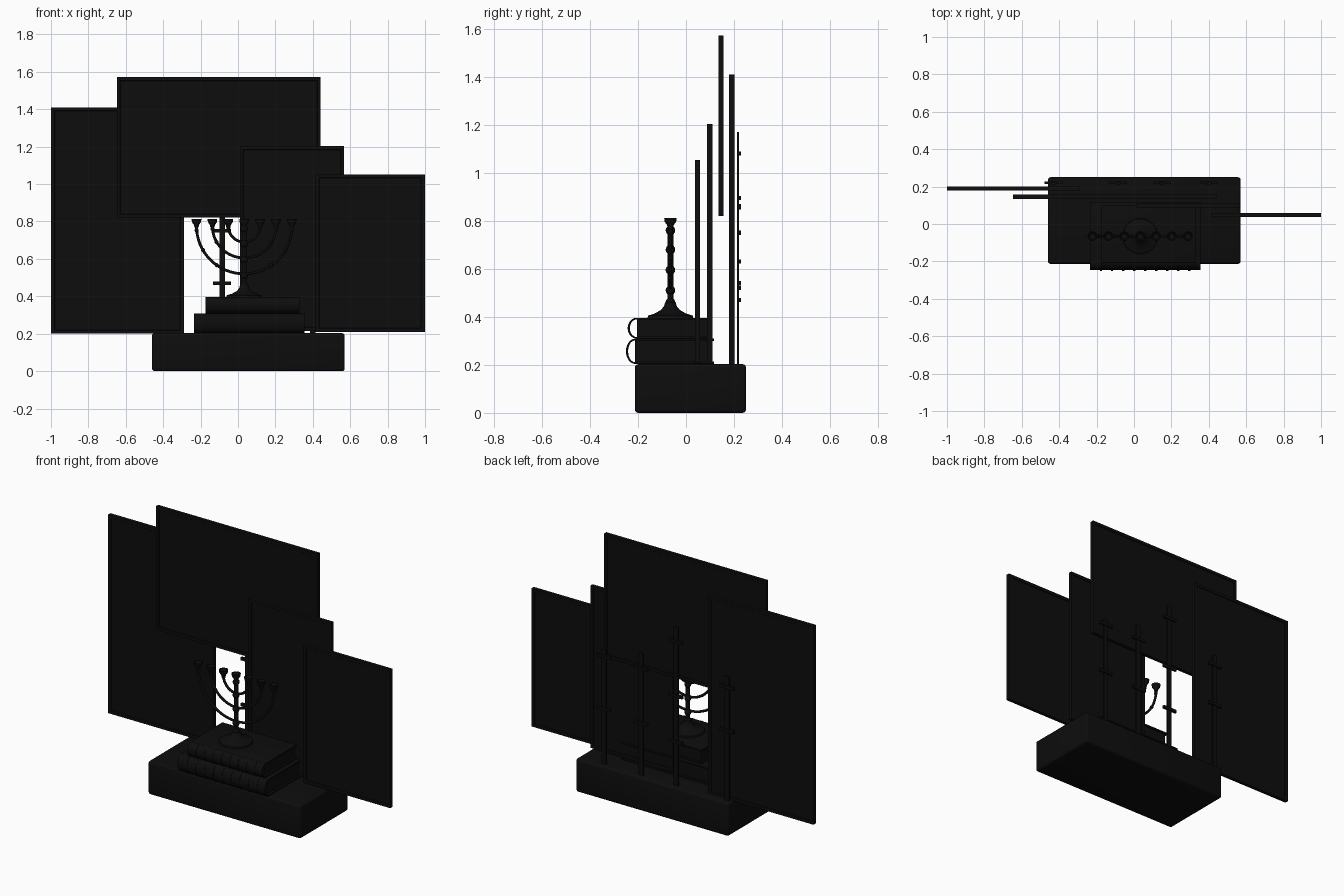
import bpy, bmesh, math
from mathutils import Vector

if "Cube" in bpy.data.objects:
    bpy.data.objects.remove(bpy.data.objects["Cube"])

black = bpy.data.materials.new("matte black")
black.use_nodes = True
BLACK = (0.004, 0.004, 0.004, 1)
black.diffuse_color = BLACK
black.node_tree.nodes["Principled BSDF"].inputs["Base Color"].default_value = BLACK


def finish(name, bm, smooth=False):
    bmesh.ops.recalc_face_normals(bm, faces=bm.faces)
    mesh = bpy.data.meshes.new(name)
    bm.to_mesh(mesh)
    bm.free()
    mesh.materials.append(black)
    obj = bpy.data.objects.new(name, mesh)
    bpy.context.collection.objects.link(obj)
    if smooth:
        bpy.ops.object.select_all(action="DESELECT")
        obj.select_set(True)
        bpy.context.view_layer.objects.active = obj
        bpy.ops.object.shade_smooth_by_angle(angle=math.radians(40))
    return obj


def box_mesh(lo, hi):
    bm = bmesh.new()
    bmesh.ops.create_cube(bm, size=1)
    lo, hi = Vector(lo), Vector(hi)
    for v in bm.verts:
        v.co = (lo + hi) / 2 + v.co * (hi - lo)
    return bm


def box(name, lo, hi, bevel=0.0):
    bm = box_mesh(lo, hi)
    if bevel:
        bmesh.ops.bevel(bm, geom=bm.edges[:], offset=bevel, segments=3,
                        profile=0.5, affect="EDGES")
    return finish(name, bm, bevel > 0)


def panel(name, x0, x1, z0, z1, y, t=0.022):
    # Framed board with a shallow recess on both sides
    bm = box_mesh((x0, y - t / 2, z0), (x1, y + t / 2, z1))
    bm.normal_update()
    sides = [f for f in bm.faces if abs(f.normal.y) > 0.9]
    bmesh.ops.inset_individual(bm, faces=sides, thickness=0.025)
    bmesh.ops.inset_individual(bm, faces=sides, thickness=0.004, depth=-0.004)
    finish(name, bm)


def lathe(name, profile, x, y, steps=24):
    bm = bmesh.new()
    verts = [bm.verts.new((x + r, y, z)) for r, z in profile]
    edges = [bm.edges.new(pair) for pair in zip(verts, verts[1:])]
    bmesh.ops.spin(bm, geom=verts + edges, cent=(x, y, 0), axis=(0, 0, 1),
                   angle=math.tau, steps=steps)
    bmesh.ops.remove_doubles(bm, verts=bm.verts[:], dist=1e-5)
    finish(name, bm, True)


def bead(name, loc, r):
    bm = bmesh.new()
    bmesh.ops.create_uvsphere(bm, u_segments=12, v_segments=8, radius=r)
    bmesh.ops.translate(bm, verts=bm.verts[:], vec=loc)
    finish(name, bm, True)


def arc_band(name, x0, x1, y, zc, ry, rz, t, n=14):
    # Hollow half-round strip, used for book spines and their ribs
    bm = bmesh.new()
    ring = []
    for k, order in ((0, range(n + 1)), (t, range(n, -1, -1))):
        for i in order:
            a = math.pi * (i / n - 0.5)
            ring.append(bm.verts.new((x0, y - (ry - k) * math.cos(a),
                                      zc + (rz - k) * math.sin(a))))
    m = len(ring)
    far = [bm.verts.new((x1, v.co.y, v.co.z)) for v in ring]
    for i in range(m):
        j = (i + 1) % m
        bm.faces.new((ring[i], ring[j], far[j], far[i]))
    for i in range(n):
        for row in (ring, far):
            bm.faces.new((row[i], row[i + 1], row[m - 2 - i], row[m - 1 - i]))
    finish(name, bm, True)


def book(name, x0, x1, y0, y1, z0, z1, depth, ribs):
    c = 0.01
    box(name + "_bottom_cover", (x0, y0, z0), (x1, y1, z0 + c), 0.002)
    box(name + "_top_cover", (x0, y0, z1 - c), (x1, y1, z1), 0.002)
    box(name + "_pages", (x0 + 0.012, y0, z0 + c), (x1 - 0.012, y1 - 0.012, z1 - c))
    zc, h = (z0 + z1) / 2, (z1 - z0) / 2
    arc_band(name + "_spine", x0, x1, y0, zc, depth - 0.003, h - 0.001, 0.006)
    for i in range(ribs):
        x = x0 + (x1 - x0) * (i + 1) / (ribs + 1)
        arc_band(name + "_rib", x - 0.006, x + 0.006, y0, zc, depth, h, 0.007)


# Pedestal
box("pedestal", (-0.46, -0.213, 0), (0.57, 0.25, 0.203), 0.014)

# Stacked books
book("lower_book", -0.235, 0.355, -0.212, 0.117, 0.204, 0.309, 0.038, 9)
book("upper_book", -0.175, 0.33, -0.205, 0.1, 0.309, 0.396, 0.038, 8)

# Display panels
panel("tall_right_panel", -1.0, -0.29, 0.2, 1.41, 0.19)
panel("top_panel", -0.648, 0.442, 0.82, 1.572, 0.146)
panel("middle_panel", 0.01, 0.568, 0.215, 1.203, 0.099)
panel("left_panel", 0.415, 1.0, 0.21, 1.052, 0.048)

# Rear posts with their brackets
posts = [(-0.43, 0.96, (0.63, 0.895)), (-0.085, 1.17, (0.47, 0.75, 1.08)),
         (0.15, 0.95, (0.52, 0.855)), (0.4, 0.9, (0.54, 0.86))]
for x, top, heights in posts:
    box("post", (x - 0.015, 0.212, 0.2), (x + 0.015, 0.221, top))
    for z in heights:
        box("bracket", (x - 0.048, 0.214, z - 0.009), (x + 0.048, 0.228, z + 0.009))

# Candelabrum foot, stem and cups
CX, CY, RIM, STEP = 0.033, -0.065, 0.775, 0.085
lathe("foot", [(0, 0.396), (0.095, 0.396), (0.093, 0.405), (0.065, 0.414),
               (0.04, 0.428), (0.026, 0.445), (0.022, 0.46), (0, 0.47)], CX, CY, 32)
lathe("stem", [(0, 0.45), (0.012, 0.45), (0.012, RIM), (0, RIM)], CX, CY, 16)
for z in (0.46, 0.51, 0.595, 0.68, 0.76):
    bead("stem_bead", (CX, CY, z), 0.02)
for i in range(-3, 4):
    lathe("cup", [(0, 0.768), (0.011, 0.768), (0.014, 0.782), (0.024, 0.796),
                  (0.026, 0.812), (0.021, 0.812), (0.015, 0.798), (0, 0.794)],
          CX + i * STEP, CY)

# Concentric half-round branches
for i in (1, 2, 3):
    r = i * STEP
    curve = bpy.data.curves.new("branch", "CURVE")
    curve.dimensions = "3D"
    curve.bevel_depth = 0.0075
    curve.bevel_resolution = 2
    spline = curve.splines.new("POLY")
    n = 32
    spline.points.add(n)
    for k, p in enumerate(spline.points):
        a = math.pi * k / n
        p.co = (CX - r * math.cos(a), CY, RIM - r * math.sin(a), 1)
    curve.materials.append(black)
    bpy.context.collection.objects.link(bpy.data.objects.new("branch", curve))
    for side in (-1, 1):
        for deg in (5, 30, 55)[:i]:
            a = math.radians(deg)
            bead("branch_bead", (CX + side * r * math.cos(a), CY,
                                 RIM - r * math.sin(a)), 0.011)
